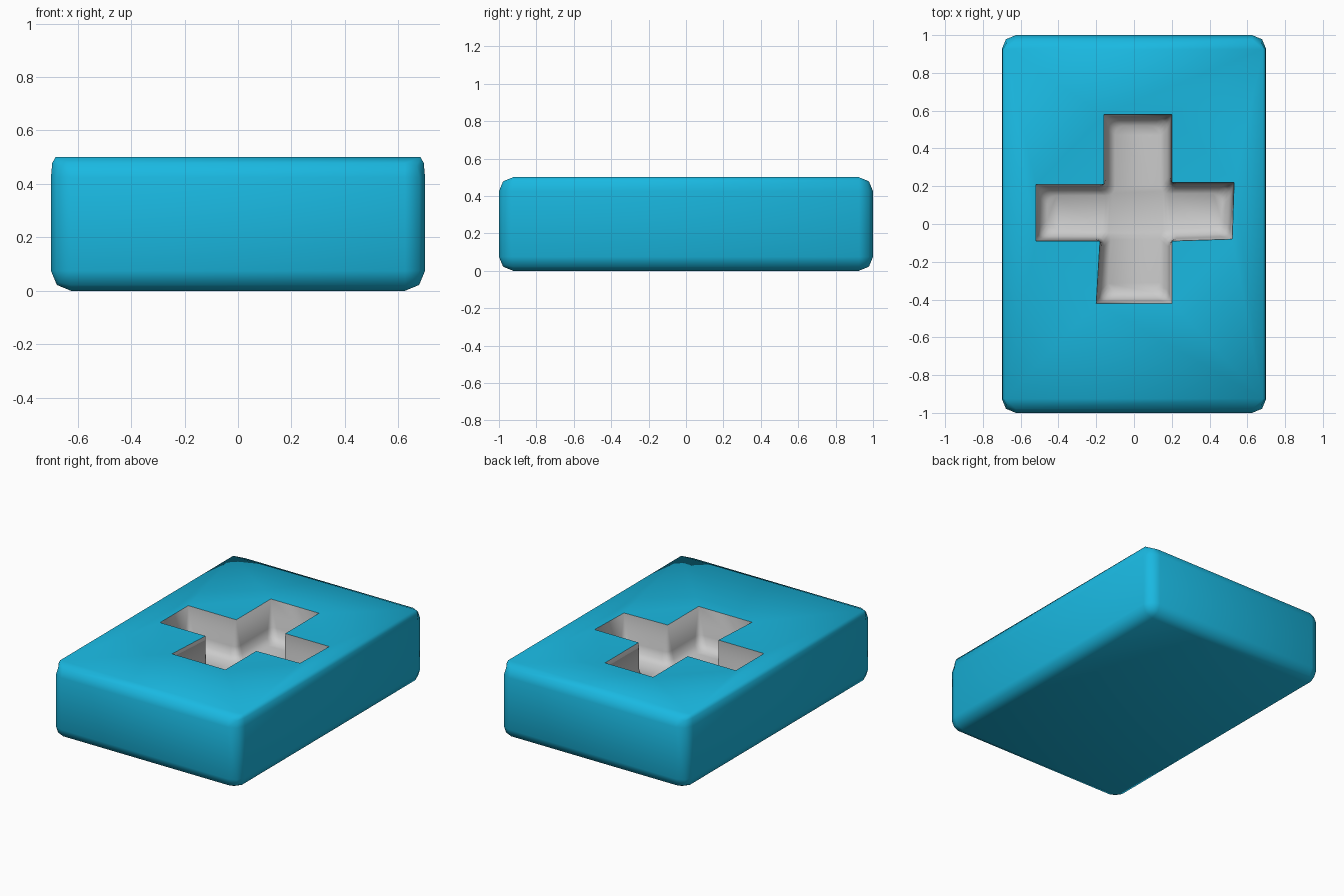
import bpy, bmesh
from mathutils import Vector

if "Cube" in bpy.data.objects:
    bpy.data.objects.remove(bpy.data.objects["Cube"])

RIM_Z = 0.48
# cross outline, counter-clockwise
CROSS = [(-0.2, -0.42), (0.2, -0.42), (0.2, -0.09), (0.52, -0.08),
         (0.53, 0.22), (0.2, 0.22), (0.2, 0.58), (-0.16, 0.58),
         (-0.16, 0.21), (-0.52, 0.21), (-0.52, -0.09), (-0.18, -0.09)]
CROSS = [Vector(p) for p in CROSS]


def finish(bm, name, color=None, angle=0.8):
    mesh = bpy.data.meshes.new(name)
    bm.to_mesh(mesh)
    bm.free()
    obj = bpy.data.objects.new(name, mesh)
    bpy.context.collection.objects.link(obj)
    if color:
        mat = bpy.data.materials.new(name + "_blue")
        mat.diffuse_color = color
        mat.use_nodes = True
        mat.node_tree.nodes["Principled BSDF"].inputs["Base Color"].default_value = mat.diffuse_color
        mesh.materials.append(mat)
    bpy.ops.object.select_all(action='DESELECT')
    obj.select_set(True)
    bpy.context.view_layer.objects.active = obj
    bpy.ops.object.shade_smooth_by_angle(angle=angle)
    return obj


def cross_ring(bm, inset, radius, z, steps=4):
    """Inset cross outline with rounded corners (steps + 1 points each)."""
    ring, n = [], len(CROSS)
    for i, p in enumerate(CROSS):
        a = (p - CROSS[i - 1]).normalized()
        b = (CROSS[(i + 1) % n] - p).normalized()
        c = p + inset * (Vector((-a.y, a.x)) + Vector((-b.y, b.x)))
        for k in range(steps + 1):
            t = k / steps
            q = c - a * radius * (1 - t) ** 2 + b * radius * t ** 2
            ring.append(bm.verts.new((q.x, q.y, z)))
    return ring


# rounded block, with its top dished slightly down to the cross opening
bm = bmesh.new()
bmesh.ops.create_cube(bm, size=1)
for v in bm.verts:
    v.co = Vector((v.co.x * 1.4, v.co.y * 2, v.co.z * 0.5 + 0.25))
bmesh.ops.bevel(bm, geom=bm.edges[:], offset=0.075, segments=2, profile=0.5,
                affect='EDGES')
# tighter rounding along the long top edges
for v in bm.verts:
    if v.co.z > 0.44 and abs(v.co.y) < 0.94:
        side = 1 if v.co.x > 0 else -1
        v.co.x = side * (0.7 - (0.7 - abs(v.co.x)) * 0.22)
top = max(bm.faces, key=lambda f: f.calc_center_median().z)
edges = list(top.edges)
bmesh.ops.delete(bm, geom=[top], context='FACES_ONLY')
rim = [bm.verts.new((p.x, p.y, RIM_Z)) for p in CROSS]
edges += [bm.edges.new((rim[i - 1], rim[i])) for i in range(len(rim))]
bmesh.ops.triangle_fill(bm, edges=edges, use_beauty=True, normal=(0, 0, 1))
bmesh.ops.recalc_face_normals(bm, faces=bm.faces[:])
if max(bm.faces, key=lambda f: f.calc_center_median().z).normal.z < 0:
    bmesh.ops.reverse_faces(bm, faces=bm.faces[:])
finish(bm, "block", (0.01, 0.48, 0.75, 1), 1.2)

# grey cross pocket: sharp at the rim, rounded towards the floor
bm = bmesh.new()
rings = [cross_ring(bm, *s) for s in ((0, 0, RIM_Z), (0.012, 0.04, 0.30),
                                      (0.025, 0.05, 0.25), (0.06, 0.05, 0.22))]
for upper, lower in zip(rings, rings[1:]):
    for i in range(len(upper)):
        bm.faces.new((upper[i], lower[i], lower[i - 1], upper[i - 1]))
bm.faces.new(rings[-1])
bmesh.ops.remove_doubles(bm, verts=bm.verts[:], dist=0.0005)
bm.normal_update()
# walls must face the inside of the pocket
wall = min(bm.faces, key=lambda f: f.calc_center_median().y)
if wall.normal.y < 0:
    walls = [f for f in bm.faces if len(f.verts) < 10]
    bmesh.ops.reverse_faces(bm, faces=walls)
bmesh.ops.triangulate(bm, faces=[f for f in bm.faces if len(f.verts) > 4])
finish(bm, "cross_pocket")
